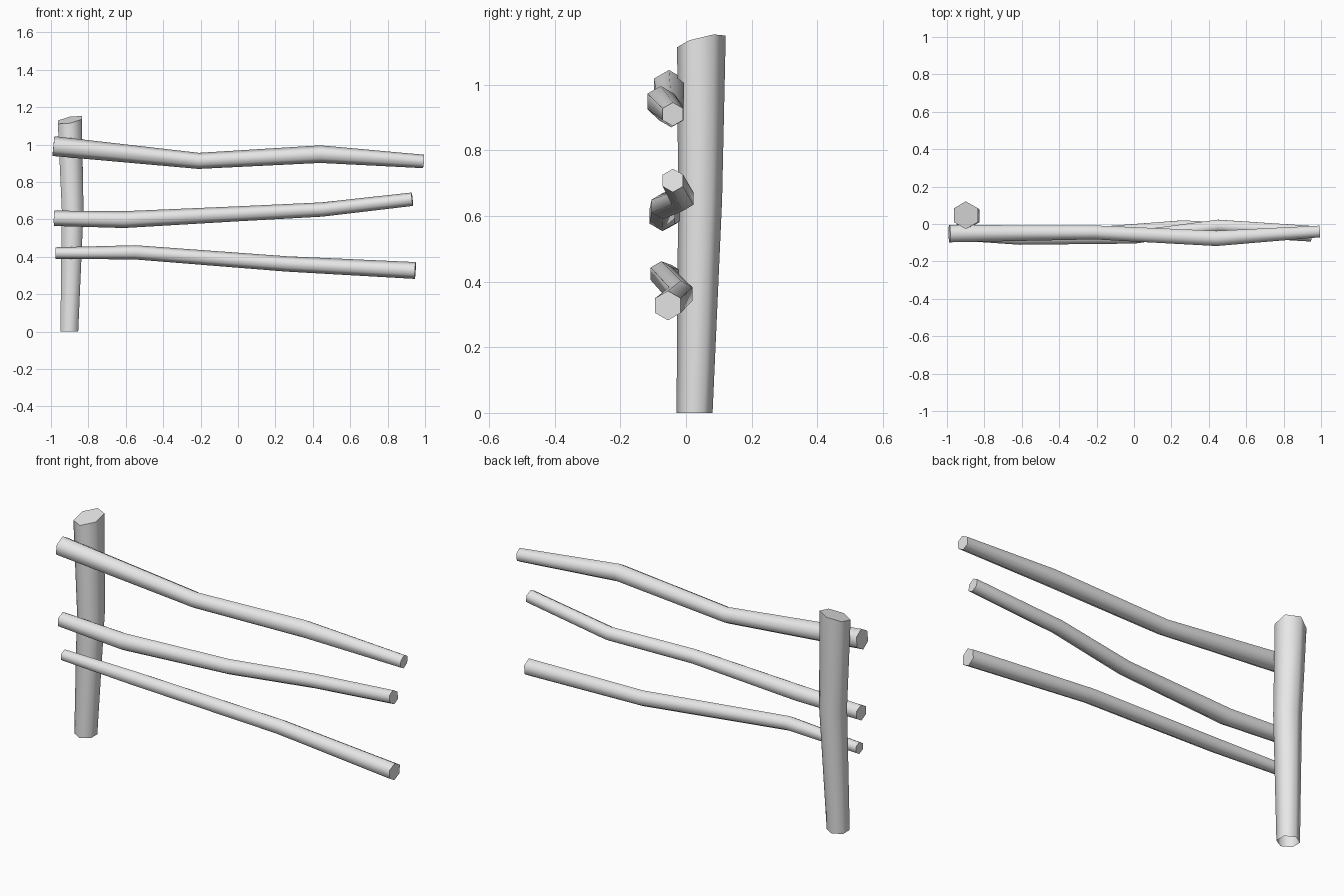
import bpy, bmesh, math
from mathutils import Vector

cube = bpy.data.objects.get("Cube")
if cube:
    bpy.data.objects.remove(cube, do_unlink=True)

SIDES = 6

grey = bpy.data.materials.new("weathered grey")
grey.use_nodes = True
colour = (0.8, 0.8, 0.8, 1)
grey.diffuse_color = colour
grey.node_tree.nodes["Principled BSDF"].inputs["Base Color"].default_value = colour


def make_log(name, path, corner, axis=None, close_start=True, end_slope=(0, 0)):
    """Six-sided tapering log through (x, y, z, radius) points, a corner facing one way."""
    points = [Vector(p[:3]) for p in path]
    last = len(points) - 1
    bm = bmesh.new()
    rings = []
    for i, centre in enumerate(points):
        before, after = points[max(i - 1, 0)], points[min(i + 1, last)]
        along = axis or (after - before).normalized()
        u = (corner - along * corner.dot(along)).normalized()
        v = along.cross(u)
        ring = []
        for k in range(SIDES):
            a = math.tau * k / SIDES
            offset = (u * math.cos(a) + v * math.sin(a)) * path[i][3]
            if i == last:
                offset.z += end_slope[0] * offset.x + end_slope[1] * offset.y
            ring.append(bm.verts.new(centre + offset))
        rings.append(ring)

    # Smooth sides, flat sawn ends
    for a, b in zip(rings, rings[1:]):
        for k in range(SIDES):
            n = (k + 1) % SIDES
            bm.faces.new((a[k], a[n], b[n], b[k])).smooth = True
    bm.faces.new(rings[-1])
    if close_start:
        bm.faces.new(rings[0][::-1])

    mesh = bpy.data.meshes.new(name)
    bm.to_mesh(mesh)
    bm.free()
    mesh.materials.append(grey)
    obj = bpy.data.objects.new(name, mesh)
    bpy.context.collection.objects.link(obj)
    return obj


# Upright post with a slanted top and an open foot
make_log("post", [(-0.902, 0.026, 0, 0.055),
                  (-0.884, 0.043, 0.65, 0.067),
                  (-0.899, 0.047, 1.132, 0.074)],
         Vector((0, 1, 0)), axis=Vector((0, 0, 1)),
         close_start=False, end_slope=(0.19, 0.24))

# Three crooked rails
rails = {
    "top_rail": [(-0.987, -0.052, 0.992, 0.053), (-0.21, -0.045, 0.913, 0.043),
                 (0.44, -0.077, 0.949, 0.047), (0.992, -0.04, 0.91, 0.036)],
    "middle_rail": [(-0.983, -0.05, 0.606, 0.041), (-0.61, -0.072, 0.599, 0.045),
                    (0.0, -0.07, 0.63, 0.04), (0.45, -0.01, 0.653, 0.038),
                    (0.932, -0.04, 0.708, 0.036)],
    "bottom_rail": [(-0.975, -0.045, 0.42, 0.031), (-0.55, -0.075, 0.424, 0.038),
                    (0.26, -0.016, 0.362, 0.041), (0.948, -0.055, 0.327, 0.045)],
}
for rail_name, rail_path in rails.items():
    make_log(rail_name, rail_path, Vector((0, 0, 1)))
